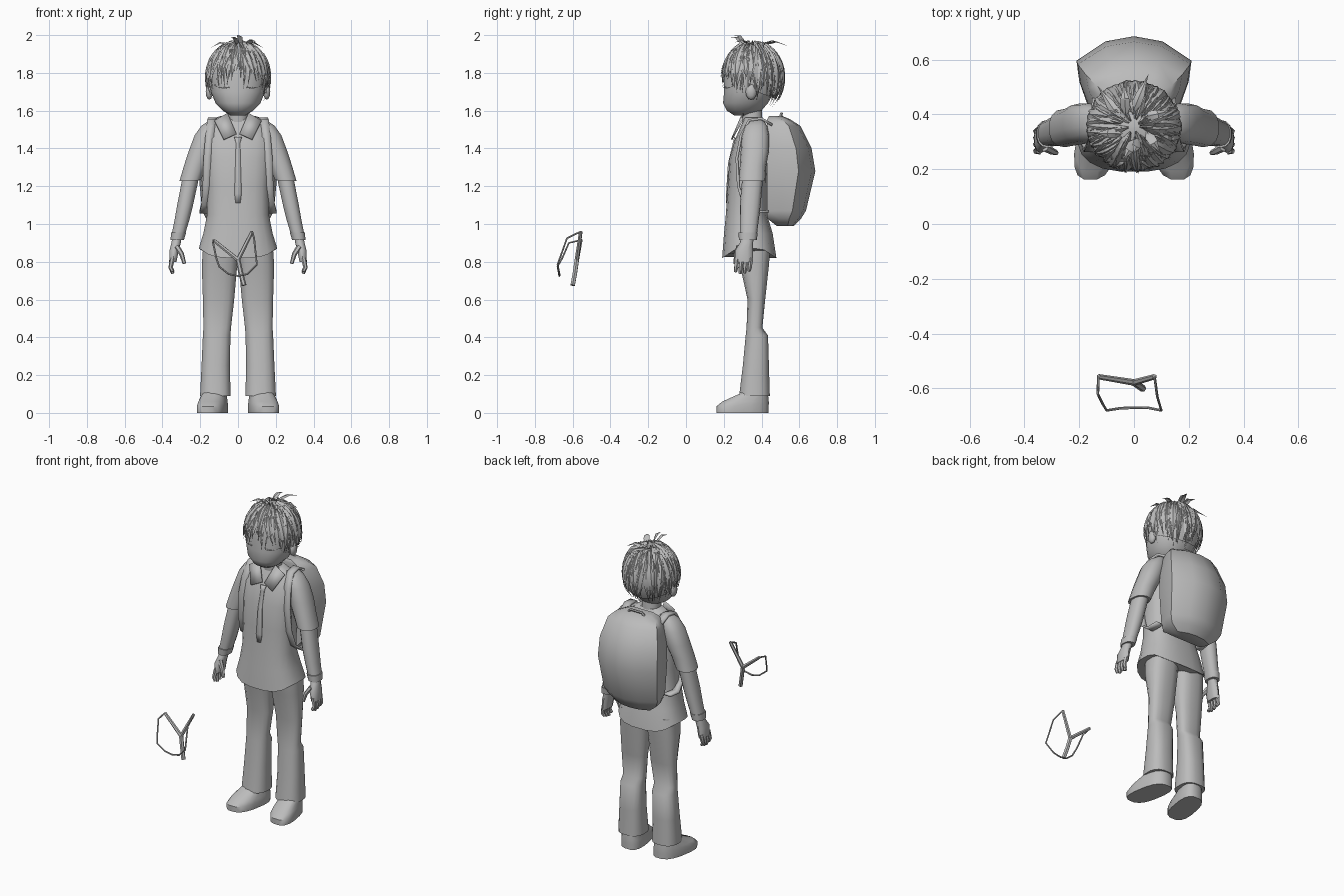
import bpy, bmesh, math, random
from mathutils import Vector

random.seed(4)
if "Cube" in bpy.data.objects:
    bpy.data.objects.remove(bpy.data.objects["Cube"], do_unlink=True)

grey = bpy.data.materials.new("plain grey")
grey.use_nodes = True
tone = (0.5, 0.5, 0.5, 1)
grey.diffuse_color = tone
grey.node_tree.nodes["Principled BSDF"].inputs["Base Color"].default_value = tone


def finish(obj, mirror=False, angle=45):
    """Give the part its material, shading and optional left/right twin."""
    obj.data.materials.clear()
    obj.data.materials.append(grey)
    bpy.ops.object.select_all(action="DESELECT")
    obj.select_set(True)
    bpy.context.view_layer.objects.active = obj
    bpy.ops.object.shade_smooth_by_angle(angle=math.radians(angle))
    if mirror:
        obj.modifiers.new("twin", "MIRROR")
    return obj


def from_bmesh(name, bm, **options):
    bmesh.ops.recalc_face_normals(bm, faces=bm.faces)
    mesh = bpy.data.meshes.new(name)
    bm.to_mesh(mesh)
    bm.free()
    obj = bpy.data.objects.new(name, mesh)
    bpy.context.collection.objects.link(obj)
    return finish(obj, **options)


def oval(sides, power):
    """Unit outline of a rounded box, from -1 to 1 on both axes."""
    outline = []
    for i in range(sides):
        a = math.tau * (i + 0.5) / sides
        c, s = math.cos(a), math.sin(a)
        outline.append((math.copysign(abs(c) ** (2 / power), c),
                        math.copysign(abs(s) ** (2 / power), s)))
    return outline


def loft(name, rings, sides=14, power=2.3, outline=None, warp=None, **options):
    """Skin stacked sections given as (height, centre x, half width, front y, back y)."""
    bm = bmesh.new()
    outline = outline or oval(sides, power)
    loops = []
    for z, cx, rx, front, back in rings:
        mid, ry = (front + back) / 2, (back - front) / 2
        loops.append([bm.verts.new((cx + u * rx, mid + v * ry, z)) for u, v in outline])
    count = len(outline)
    for low, high in zip(loops, loops[1:]):
        for i in range(count):
            j = (i + 1) % count
            bm.faces.new((low[i], low[j], high[j], high[i]))
    bm.faces.new(loops[0])
    bm.faces.new(loops[-1])
    if warp:
        for v in bm.verts:
            warp(v.co)
    return from_bmesh(name, bm, **options)


def tube(name, points, radius, taper=1, **options):
    """Round rod along a path, converted to a mesh."""
    curve = bpy.data.curves.new(name, "CURVE")
    curve.dimensions = "3D"
    curve.bevel_depth = radius
    curve.bevel_resolution = 1
    curve.use_fill_caps = True
    spline = curve.splines.new("POLY")
    spline.points.add(len(points) - 1)
    for i, (point, co) in enumerate(zip(spline.points, points)):
        point.co = (*co, 1)
        point.radius = 1 + (taper - 1) * i / (len(points) - 1)
    obj = bpy.data.objects.new(name, curve)
    bpy.context.collection.objects.link(obj)
    bpy.ops.object.select_all(action="DESELECT")
    obj.select_set(True)
    bpy.context.view_layer.objects.active = obj
    bpy.ops.object.convert(target="MESH")
    return finish(bpy.context.object, **options)


def ribbon(name, points, widths, thickness=0.008, **options):
    """Flat band along a path, spread sideways in x."""
    bm = bmesh.new()
    rows = []
    for p, w in zip(points, widths):
        rows.append([bm.verts.new(Vector(p) + Vector((s * w / 2, 0, 0))) for s in (-1, 1)])
    for a, b in zip(rows, rows[1:]):
        bm.faces.new((a[0], a[1], b[1], b[0]))
    obj = from_bmesh(name, bm, **options)
    obj.modifiers.new("depth", "SOLIDIFY").thickness = thickness
    return obj


# Shirt body with a hem lifted at the sides
def lift_hem(co):
    if co.z < 0.9:
        co.z += 0.05 * min(1, abs(co.x) / 0.2) ** 4

loft("shirt", [(.82, 0, .21, .19, .48), (.95, 0, .185, .2, .46), (1.05, 0, .165, .21, .43),
               (1.2, 0, .165, .22, .43), (1.35, 0, .175, .23, .44), (1.45, 0, .18, .26, .44),
               (1.52, 0, .15, .29, .43), (1.565, 0, .08, .31, .4)],
     sides=20, power=2.6, warp=lift_hem)

# Sleeves, forearms and cuffs
def slant_sleeve(co):
    co.z += 0.04 * (0.25 - co.x) if co.z < 1.3 else 0

loft("sleeve", [(1.23, .253, .058, .28, .42), (1.31, .225, .062, .285, .425),
                (1.39, .195, .066, .29, .44), (1.47, .165, .066, .295, .44),
                (1.52, .14, .055, .31, .43), (1.55, .12, .03, .34, .41)],
     warp=slant_sleeve, mirror=True)
loft("forearm", [(.94, .317, .036, .285, .375), (1.02, .297, .04, .285, .385),
                 (1.1, .28, .043, .285, .395), (1.27, .245, .045, .3, .41)], mirror=True)
loft("cuff", [(.915, .322, .036, .28, .375), (.955, .314, .041, .278, .38)], mirror=True)

# Hands
loft("palm", [(.8, .345, .02, .26, .355), (.86, .338, .026, .26, .355),
              (.9, .328, .026, .285, .355), (.94, .32, .025, .295, .36)], sides=10, mirror=True)
for i, finger in enumerate(("index", "middle", "ring", "little")):
    y = 0.27 + 0.024 * i
    drop = 0.01 * abs(i - 1.3)
    tube(finger + "_finger", [(.346, y, .82), (.357, y - .004, .77), (.345, y - .008, .735 + drop)],
         0.014, taper=0.65, mirror=True)
tube("thumb", [(.325, .28, .88), (.298, .265, .84), (.284, .26, .79)], 0.016, taper=0.6, mirror=True)

# Trousers with a flare below the knee
loft("trouser_leg", [(.09, .12, .082, .28, .445), (.25, .118, .076, .3, .44),
                     (.41, .113, .074, .315, .435), (.45, .11, .074, .32, .405),
                     (.6, .103, .084, .325, .42), (.78, .098, .095, .285, .44),
                     (.9, .09, .095, .27, .45)], sides=16, power=2.6, mirror=True)

# Shoes turned slightly outwards
def toe_out(co):
    co.x += 0.17 * (0.33 - co.y)

loft("shoe", [(0, .13, .075, .16, .44), (.035, .13, .077, .16, .44), (.06, .13, .072, .19, .44),
              (.1, .13, .062, .28, .435), (.14, .125, .055, .31, .43)],
     sides=16, power=2.7, warp=toe_out, mirror=True)

# Neck, head and ears
loft("neck", [(1.5, 0, .058, .3, .41), (1.64, 0, .052, .29, .4)], sides=12)
loft("head", [(1.575, 0, .04, .255, .34), (1.6, 0, .082, .215, .4), (1.64, 0, .12, .195, .435),
              (1.7, 0, .145, .2, .47), (1.78, 0, .152, .2, .485), (1.86, 0, .142, .215, .48),
              (1.92, 0, .11, .25, .44), (1.95, 0, .05, .3, .39)], sides=20, power=2.2)
bm = bmesh.new()
bmesh.ops.create_uvsphere(bm, u_segments=10, v_segments=6, radius=1)
for v in bm.verts:
    v.co = (.152 + v.co.x * .02, .345 + v.co.y * .03, 1.7 + v.co.z * .042)
from_bmesh("ear", bm, mirror=True)

# Closed eyes as thin lashes resting on the face
tube("eyelash", [(.045, .205, 1.725), (.075, .215, 1.72), (.105, .24, 1.725), (.122, .257, 1.735)],
     0.004, mirror=True)

# Hair: cap shell plus many tapered locks radiating from the crown
centre = Vector((0, .355, 1.775))

def scalp(azimuth, polar, grow=1.0):
    s = math.sin(polar) * grow
    return centre + Vector((.163 * s * math.cos(azimuth), .158 * s * math.sin(azimuth),
                            .18 * grow * math.cos(polar)))

def hair_end(azimuth):
    return math.radians(98 + 40 * ((1 + math.sin(azimuth)) / 2) ** 0.8)

bm = bmesh.new()
steps = 28
rows = []
for k in range(1, 9):
    rows.append([bm.verts.new(scalp(math.tau * i / steps, k / 8 * (hair_end(math.tau * i / steps) - .15)))
                 for i in range(steps)])
bm.faces.new(rows[0])
for a, b in zip(rows, rows[1:]):
    for i in range(steps):
        j = (i + 1) % steps
        bm.faces.new((a[i], a[j], b[j], b[i]))
from_bmesh("hair_cap", bm)


def add_lock(bm, path, width, ridge):
    """Ridged strip narrowing to a point."""
    previous = None
    for k, p in enumerate(path):
        t = k / (len(path) - 1)
        out = (p - centre).normalized()
        along = path[min(k + 1, len(path) - 1)] - path[max(k - 1, 0)]
        side = along.cross(out).normalized() * width * (0.1 + math.sin(math.pi * t ** 0.8)) * (1 - t * t)
        row = [bm.verts.new(q) for q in (p - side, p + out * ridge * (1 - t), p + side)]
        if previous:
            for i in range(2):
                bm.faces.new((previous[i], previous[i + 1], row[i + 1], row[i]))
        previous = row

bm = bmesh.new()
for layer in range(3):
    for i in range(46):
        a = math.tau * (i + layer / 3 + random.uniform(-.3, .3)) / 46
        start = random.uniform(.08, .5) + .25 * layer
        end = hair_end(a) + random.uniform(-.2, .18) - .12 * layer
        sway = random.uniform(-.3, .3)
        grow = random.uniform(1, 1.05)
        path = []
        for k in range(8):
            t = k / 7
            path.append(scalp(a + sway * t, start + (end - start) * t, grow + .05 * t ** 4))
        add_lock(bm, path, random.uniform(.016, .026), .012)

# Loose tufts standing up from the crown
for a, reach, height in ((4.7, .1, 2.0), (4.4, .13, 1.985), (1.3, .2, 1.94), (2.3, .2, 1.87),
                         (0.4, .15, 1.93), (1.8, .17, 1.95), (3.3, .15, 1.93), (5.5, .14, 1.96)):
    tip = Vector((reach * math.cos(a), centre.y + reach * math.sin(a), height))
    base = scalp(a + .4, .3)
    bend = (base + tip) / 2 + Vector((0, 0, .02))
    add_lock(bm, [base, (base + bend) / 2, bend, (bend + tip) / 2, tip], .02, .01)
from_bmesh("hair_locks", bm, angle=30)

# Collar flaps and tie
bm = bmesh.new()
flap = [bm.verts.new(p) for p in ((.055, .305, 1.585), (.008, .262, 1.475),
                                  (.075, .245, 1.445), (.125, .3, 1.545))]
bm.faces.new(flap)
collar = from_bmesh("collar", bm, mirror=True)
collar.modifiers.new("depth", "SOLIDIFY").thickness = 0.008
ribbon("tie", [(0, .255, 1.46), (0, .248, 1.43), (0, .222, 1.32), (0, .212, 1.16), (0, .212, 1.11)],
       (.04, .022, .028, .038, .024))

# Backpack with a pointed rear section, carrying loop and shoulder straps
half = [(0, 1), (.5, .85), (1, .3), (.95, -.3), (.8, -1)]
section = half + [(-x, y) for x, y in reversed(half[1:])]
loft("backpack", [(.99, 0, .12, .48, .57), (1.03, 0, .17, .43, .61), (1.07, 0, .19, .43, .635),
                  (1.28, 0, .21, .43, .685), (1.4, 0, .205, .43, .665), (1.52, 0, .175, .43, .605),
                  (1.555, 0, .14, .43, .55), (1.572, 0, .09, .44, .51)], outline=section)
tube("carry_loop", [(-.06, .5, 1.56), (-.04, .505, 1.585), (.04, .505, 1.585), (.06, .5, 1.56)], 0.008)
ribbon("shoulder_strap", [(.13, .46, 1.53), (.135, .4, 1.565), (.14, .33, 1.555), (.15, .285, 1.47),
                          (.16, .262, 1.35), (.165, .27, 1.2), (.172, .3, 1.1), (.182, .36, 1.055),
                          (.175, .44, 1.06)],
       [.045] * 9, thickness=0.014, mirror=True)

# Forked catapult floating ahead, with its elastic band
fork = Vector((0, -.578, .81))
left_tip, right_tip = Vector((.075, -.557, .96)), Vector((-.13, -.557, .915))
tube("catapult_handle", [fork, (.015, -.588, .74), (.032, -.6, .675)], 0.013)
tube("catapult_left_arm", [fork, left_tip], 0.012, taper=0.8)
tube("catapult_right_arm", [fork, right_tip], 0.012, taper=0.8)
tube("catapult_band", [right_tip, (-.132, -.62, .9), (-.115, -.655, .82), (-.1, -.68, .775),
                       (-.05, -.672, .735), (0, -.67, .725), (.05, -.67, .735), (.1, -.68, .785),
                       (.085, -.63, .925), left_tip], 0.005)
